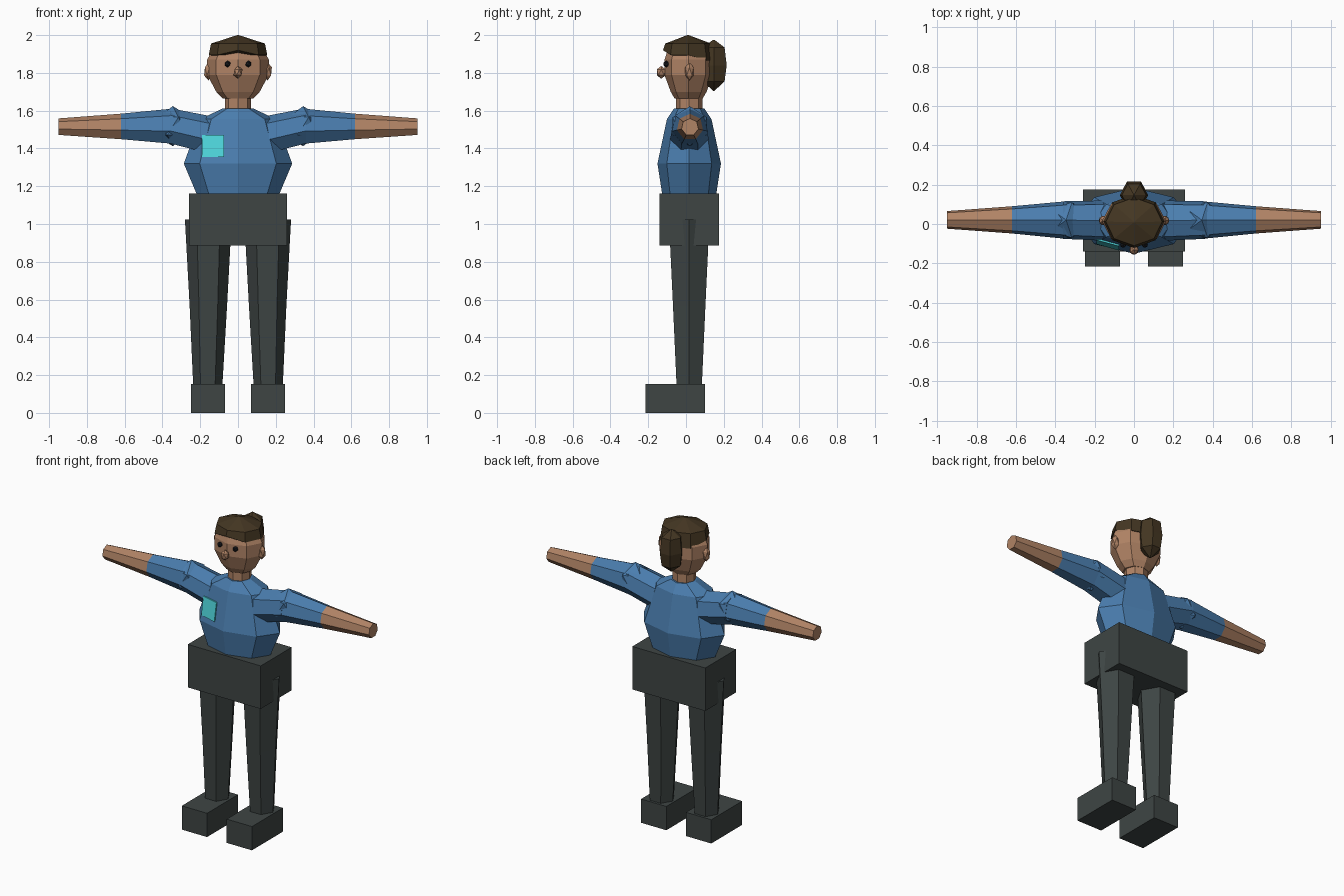
import bpy, bmesh, math
from mathutils import Vector

if "Cube" in bpy.data.objects:
    bpy.data.objects.remove(bpy.data.objects["Cube"])


def material(name, rgb):
    def lin(c):
        c /= 255
        return c / 12.92 if c <= 0.04045 else ((c + 0.055) / 1.055) ** 2.4
    m = bpy.data.materials.new(name)
    m.diffuse_color = (*[lin(c) for c in rgb], 1)
    m.use_nodes = True
    m.node_tree.nodes["Principled BSDF"].inputs["Base Color"].default_value = m.diffuse_color
    return m


SHIRT = material("shirt_blue", (74, 125, 174))
SKIN = material("skin_tan", (176, 131, 101))
DARK = material("trouser_grey", (62, 69, 68))
HAIR = material("hair_brown", (68, 54, 34))
BADGE = material("badge_cyan", (78, 212, 218))
EYE = material("eye_black", (26, 28, 32))


def finish(bm, name, mat):
    bmesh.ops.recalc_face_normals(bm, faces=bm.faces)
    mesh = bpy.data.meshes.new(name)
    bm.to_mesh(mesh)
    bm.free()
    mesh.materials.append(mat)
    ob = bpy.data.objects.new(name, mesh)
    bpy.context.collection.objects.link(ob)
    return ob


def loft(name, mat, rings):
    """Skin a closed tube through rings of points, capping both ends."""
    bm = bmesh.new()
    loops = [[bm.verts.new(p) for p in ring] for ring in rings]
    for a, b in zip(loops, loops[1:]):
        n = len(a)
        for i in range(n):
            j = (i + 1) % n
            bm.faces.new((a[i], a[j], b[j], b[i]))
    bm.faces.new(loops[0])
    bm.faces.new(loops[-1])
    return finish(bm, name, mat)


def flat_ring(x, y, z, rx, ry, n=8):
    """Horizontal ring with a vertex on the x axis."""
    return [(x + rx * math.cos(math.tau * i / n),
             y + ry * math.sin(math.tau * i / n), z) for i in range(n)]


def side_ring(x, y, z, r, n=7):
    """Vertical ring facing along x, for the arms."""
    return [(x, y + r * math.sin(math.tau * i / n),
             z + r * math.cos(math.tau * i / n)) for i in range(n)]


def box(name, mat, lo, hi):
    bm = bmesh.new()
    bmesh.ops.create_cube(bm, size=1)
    lo, hi = Vector(lo), Vector(hi)
    for v in bm.verts:
        v.co = (lo + hi) / 2 + v.co * (hi - lo)
    return finish(bm, name, mat)


def ball(name, mat, centre, size, level=1):
    bm = bmesh.new()
    bmesh.ops.create_icosphere(bm, subdivisions=level, radius=1)
    for v in bm.verts:
        v.co = Vector(centre) + v.co * Vector(size)
    return finish(bm, name, mat)


CY = 0.017  # depth centre of the body

# Torso
loft("torso", SHIRT, [flat_ring(0, CY, z, a, b) for z, a, b in (
    (1.15, 0.215, 0.142), (1.32, 0.287, 0.168),
    (1.555, 0.20, 0.118), (1.612, 0.08, 0.08))])

# Chest badge, a thin plate lying on the chest slope
badge = [(-0.19, -0.103, 1.355), (-0.075, -0.135, 1.355),
         (-0.075, -0.113, 1.47), (-0.19, -0.082, 1.47)]
loft("chest_badge", BADGE, [badge, [(x, y + 0.009, z) for x, y, z in badge]])

# Hips
box("hips", DARK, (-0.26, -0.14, 0.885), (0.26, 0.175, 1.162))

# Neck and head
loft("neck", SKIN, [flat_ring(0, CY, z, 0.07, 0.07) for z in (1.58, 1.70)])
loft("head", SKIN, [flat_ring(0, 0.014, z, a, b) for z, a, b in (
    (1.665, 0.08, 0.075), (1.70, 0.115, 0.095), (1.79, 0.163, 0.128),
    (1.87, 0.163, 0.128), (1.95, 0.12, 0.10))])

# Hair cap: its lower edge drops towards the back
brim = [(x, y, 1.895 - 0.03 * (y > 0.05) + 0.025 * (abs(x) < 0.01 and y < 0))
        for x, y, z in flat_ring(0, 0.014, 0, 0.155, 0.136)]
loft("hair_cap", HAIR, [brim, flat_ring(0, 0.012, 1.955, 0.143, 0.122),
                        flat_ring(0, 0.01, 2.0, 0.004, 0.004)])

# Hair tail behind the head
loft("hair_tail", HAIR, [flat_ring(0, 0.147, z, a, b, 6) for z, a, b in (
    (1.705, 0.004, 0.004), (1.755, 0.062, 0.066), (1.84, 0.072, 0.079),
    (1.935, 0.062, 0.066), (1.975, 0.004, 0.004))])

# Nose
ball("nose", SKIN, (0, -0.131, 1.803), (0.026, 0.028, 0.034))

for s, side in ((-1, "left"), (1, "right")):
    # Face details
    ball(side + "_ear", SKIN, (s * 0.157, 0.018, 1.808), (0.025, 0.026, 0.048))
    ball(side + "_eye", EYE, (s * 0.055, -0.105, 1.847), (0.017, 0.017, 0.018))

    # Arm: shoulder piece, joint, sleeve and bare forearm
    loft(side + "_shoulder", SHIRT, [side_ring(s * 0.14, CY, 1.465, 0.105),
                                     side_ring(s * 0.36, 0.02, 1.515, 0.098)])
    ball(side + "_arm_joint", SHIRT, (s * 0.345, 0.02, 1.518), (0.106,) * 3)
    loft(side + "_sleeve", SHIRT, [side_ring(s * 0.345, 0.02, 1.513, 0.098),
                                   side_ring(s * 0.62, 0.021, 1.513, 0.071)])
    loft(side + "_forearm", SKIN, [side_ring(s * 0.62, 0.021, 1.513, 0.071),
                                   side_ring(s * 0.95, 0.021, 1.513, 0.046)])

    # Leg and boxy shoe
    loft(side + "_leg", DARK, [flat_ring(s * x, CY, z, r, r, 6) for x, z, r in (
        (0.157, 1.025, 0.124), (0.157, 0.565, 0.099), (0.16, 0.14, 0.077))])
    xs = sorted((s * 0.07, s * 0.25))
    box(side + "_shoe", DARK, (xs[0], -0.215, 0), (xs[1], 0.10, 0.153))
